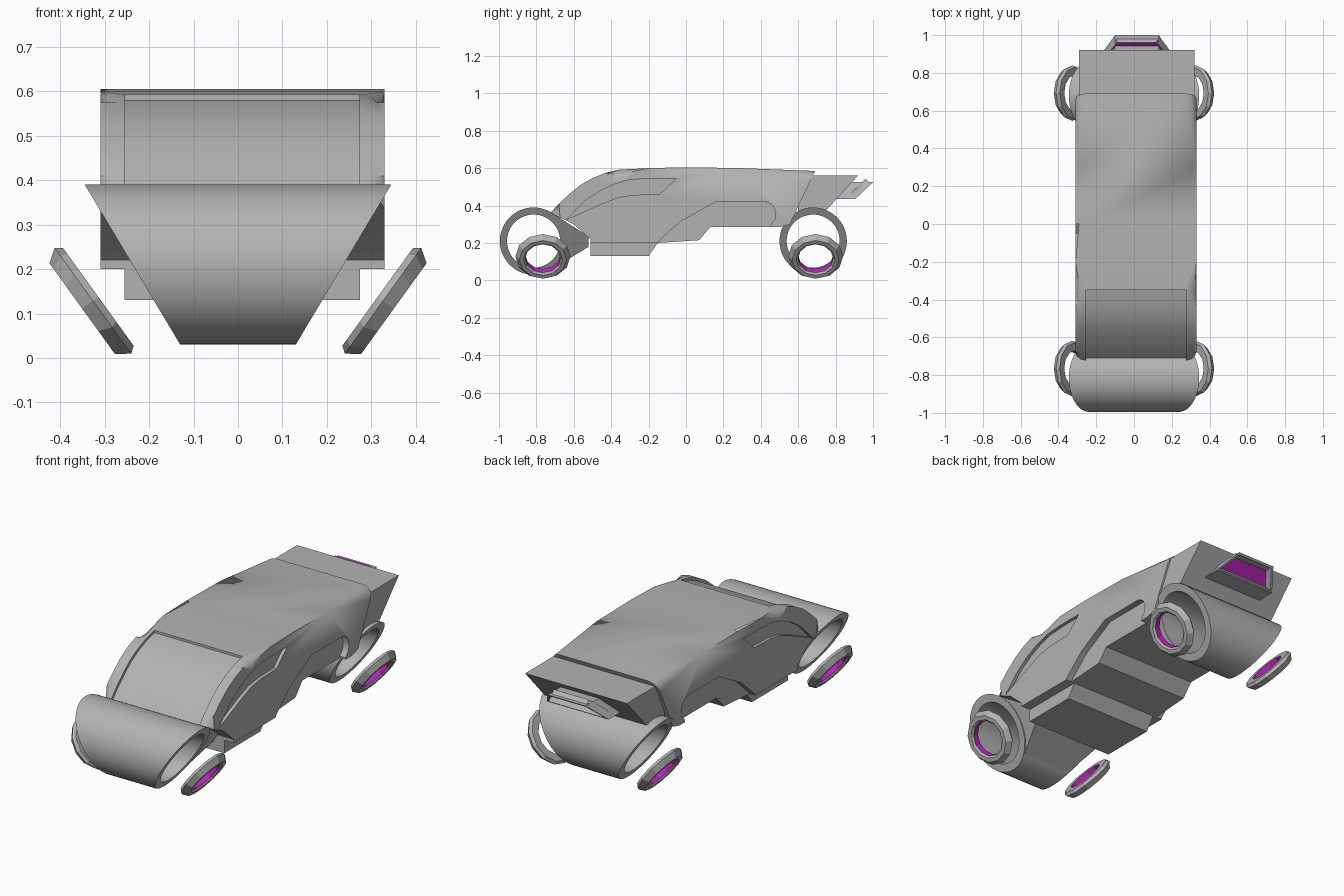
import bpy, bmesh, math
from mathutils import Vector

if "Cube" in bpy.data.objects:
    bpy.data.objects.remove(bpy.data.objects["Cube"])


def material(name, rgb):
    m = bpy.data.materials.new(name)
    m.diffuse_color = (*rgb, 1)
    m.use_nodes = True
    m.node_tree.nodes["Principled BSDF"].inputs["Base Color"].default_value = m.diffuse_color
    return m


GREY = material("hull_grey", (0.45, 0.45, 0.45))
PURPLE = material("glow_purple", (0.5, 0.02, 0.53))
CX = 0.01  # centre line of the hull


def finish(bm, name, smooth=True):
    bmesh.ops.recalc_face_normals(bm, faces=bm.faces)
    me = bpy.data.meshes.new(name)
    bm.to_mesh(me)
    bm.free()
    me.materials.append(GREY)
    me.materials.append(PURPLE)
    ob = bpy.data.objects.new(name, me)
    bpy.context.collection.objects.link(ob)
    if smooth:
        shade(ob)
    return ob


def shade(ob):
    bpy.ops.object.select_all(action='DESELECT')
    ob.select_set(True)
    bpy.context.view_layer.objects.active = ob
    bpy.ops.object.shade_smooth_by_angle(angle=math.radians(35))


def prism(pts, left, right):
    """Extrude a side profile (y, z) across x; left and right are functions of z."""
    bm = bmesh.new()
    a = [bm.verts.new((left(z), y, z)) for y, z in pts]
    b = [bm.verts.new((right(z), y, z)) for y, z in pts]
    n = len(pts)
    bm.faces.new(a)
    bm.faces.new(b[::-1])
    for i in range(n):
        j = (i + 1) % n
        bm.faces.new((a[i], b[i], b[j], a[j]))
    return bm


def slab(name, pts, x0, x1, smooth=False):
    return finish(prism(pts, lambda z: x0, lambda z: x1), name, smooth)


def carve(ob, cutter):
    mod = ob.modifiers.new("cut", 'BOOLEAN')
    mod.object = cutter
    mod.operation = 'DIFFERENCE'
    mod.solver = 'EXACT'
    bpy.context.view_layer.objects.active = ob
    bpy.ops.object.modifier_apply(modifier=mod.name)
    bpy.data.objects.remove(cutter)


# Hull shell: side profile with rounded roof edges
roof = [(-.725, .36), (-.68, .41), (-.62, .465), (-.56, .513), (-.5, .547), (-.43, .575),
        (-.36, .592), (-.2, .6), (0, .605), (.3, .6), (.69, .585)]
belly = [(.555, .3), (.5, .285), (.13, .285), (.07, .215), (-.15, .2), (-.51, .2),
         (-.51, .22), (-.6, .3)]
bm = prism(roof + belly, lambda z: CX - .32, lambda z: CX + .32)
roof_keys = {(round(y, 3), round(z, 3)) for y, z in roof}
edges = [e for e in bm.edges
         if abs(e.verts[0].co.x - e.verts[1].co.x) < .01
         and all((round(v.co.y, 3), round(v.co.z, 3)) in roof_keys for v in e.verts)]
bmesh.ops.bevel(bm, geom=edges, offset=.055, segments=3, profile=.5, affect='EDGES')
hull = finish(bm, "hull", False)

# Recessed windscreen
screen = [(-.76, .298)] + [(y + .01, z - .012) for y, z in roof[:7]]
screen += [(-.35, .7), (-.9, .7), (-.9, .3)]
carve(hull, slab("cutter", screen, CX - .264, CX + .264))

# Recessed side windows and lower side panels
window = [(-.64, .325), (-.6, .365), (-.54, .425), (-.46, .478), (-.38, .515), (-.3, .538),
          (-.2, .545), (-.05, .546), (-.14, .462), (-.28, .457), (-.36, .445), (-.45, .41)]
panel = [(-.17, .17), (-.14, .215), (-.03, .315), (.16, .42), (.43, .42), (.465, .4),
         (.48, .365), (.475, .325), (.45, .295), (.45, .17)]
for pts, depth in ((window, .018), (panel, .035)):
    for s in (-1, 1):
        xs = sorted((CX + s * (.32 - depth), CX + s * .45))
        carve(hull, slab("cutter", pts, *xs))
shade(hull)

# Narrower keel block under the hull
slab("keel", [(-.51, .13), (-.2, .13), (-.14, .215), (-.14, .26), (-.51, .26)],
     CX - .265, CX + .265)

# Tail wedge
slab("tail", [(.6, .56), (.92, .56), (.755, .38), (.6, .36)], CX - .3, CX + .31)

# Exhaust: slanted trapezoid nozzle with a glowing recess
bm = bmesh.new()
rear, front = [], []
for hw, y, z in ((.115, 1.0, .525), (.185, .905, .435)):
    for s in ((-1, 1) if z > .5 else (1, -1)):
        rear.append(bm.verts.new((.015 + s * hw, y, z)))
        front.append(bm.verts.new((.015 + s * hw, y - .17, z)))
back = bm.faces.new(rear)
bm.faces.new(front[::-1])
for i in range(4):
    j = (i + 1) % 4
    bm.faces.new((rear[i], front[i], front[j], rear[j]))
bmesh.ops.recalc_face_normals(bm, faces=bm.faces)
bmesh.ops.inset_region(bm, faces=[back], thickness=.016)
bmesh.ops.inset_region(bm, faces=[back], thickness=.004, depth=-.04)
back.material_index = 1
finish(bm, "exhaust", False)


# Drums: open tubes with slanted ends, wide at the top
def end_x(z):
    return .13 + (z - .03) * .597


def drum(name, cy, cz=.21, outer=.18, inner=.142, n=48):
    bm = bmesh.new()
    loops = []
    for r, s in ((outer, -1), (outer, 1), (inner, 1), (inner, -1)):
        loop = []
        for i in range(n):
            t = math.tau * i / n
            z = cz + r * math.sin(t)
            loop.append(bm.verts.new((s * end_x(z), cy + r * math.cos(t), z)))
        loops.append(loop)
    for k in range(4):
        p, q = loops[k], loops[(k + 1) % 4]
        for i in range(n):
            j = (i + 1) % n
            bm.faces.new((p[i], p[j], q[j], q[i]))
    finish(bm, name)


drum("front_drum", -.815)
drum("rear_drum", .68)

# Strut joining the front drum to the hull
arc = [(-.815 + .16 * math.cos(math.radians(a)), .21 + .16 * math.sin(math.radians(a)))
       for a in range(-52, 53, 8)]
strut = arc + [(-.704, .352), (-.52, .235), (-.52, .18), (-.704, .068)]
finish(prism(strut, lambda z: .006 - end_x(z), lambda z: end_x(z) - .006), "front_strut", False)


# Hover rings: faceted, tilted outwards, glowing inside
def hover_ring(name, s, cy, n=12):
    axis = Vector((s * .81, 0, -.585))
    up = Vector((s * .585, 0, .81))
    side = Vector((0, 1, 0))
    centre = Vector((s * .333, cy, .124))
    section = [(-.023, .136), (-.008, .147), (.022, .126), (.022, .104), (.012, .094), (-.023, .094)]
    bm = bmesh.new()
    loops = []
    for a, r in section:
        loops.append([bm.verts.new(centre + axis * a + r * (
            math.cos(math.tau * i / n) * side + math.sin(math.tau * i / n) * up))
            for i in range(n)])
    for k in range(len(section)):
        p, q = loops[k], loops[(k + 1) % len(section)]
        for i in range(n):
            j = (i + 1) % n
            f = bm.faces.new((p[i], p[j], q[j], q[i]))
            f.material_index = 1 if k == 4 else 0
    finish(bm, name, False)


for end, cy in (("front", -.765), ("rear", .693)):
    for label, s in (("left", -1), ("right", 1)):
        hover_ring(f"{end}_{label}_hover_ring", s, cy)
